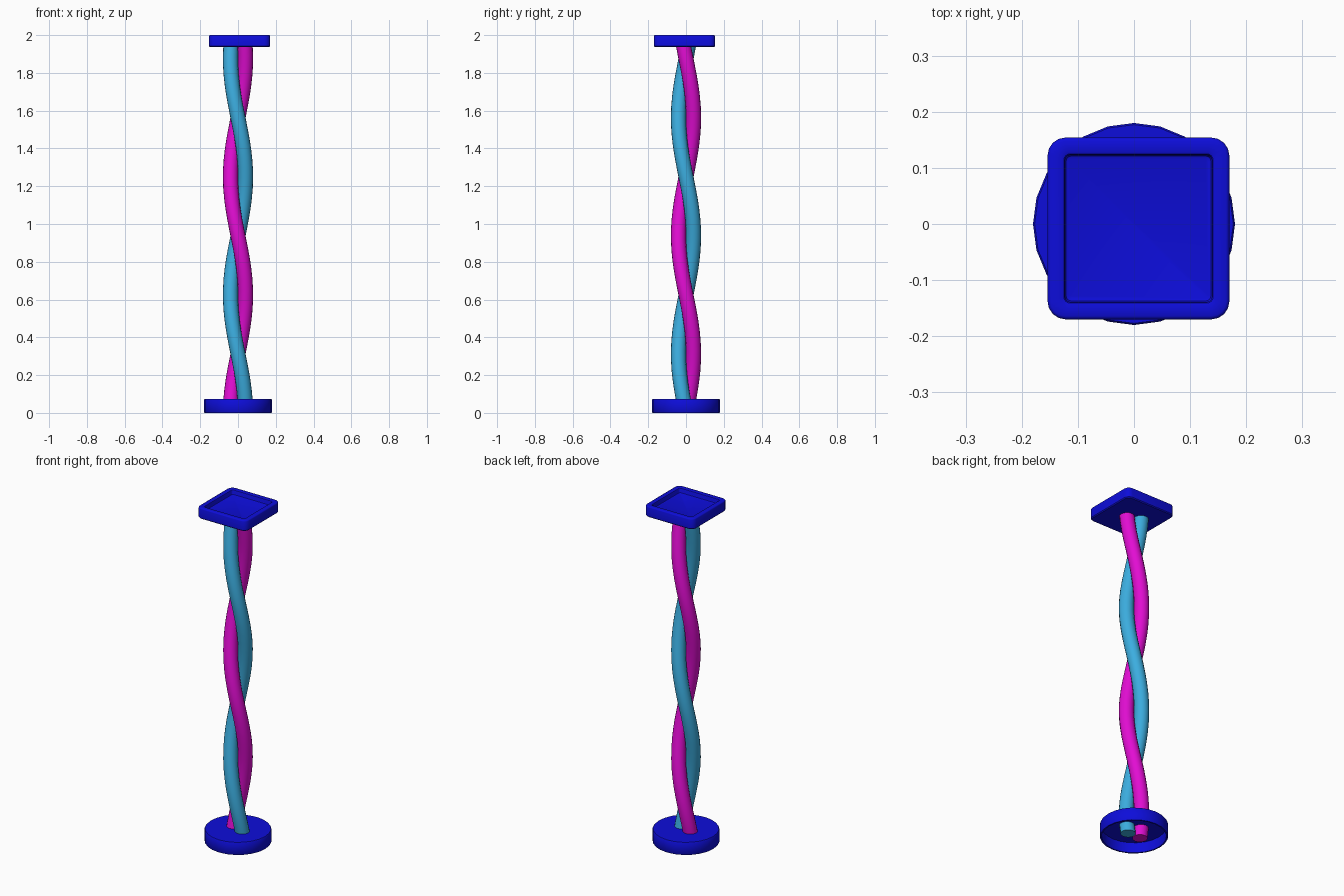
import bpy
import bmesh
from math import cos, sin, pi, tau, radians

cube = bpy.data.objects.get("Cube")
if cube:
    bpy.data.objects.remove(cube, do_unlink=True)


def material(name, rgb):
    mat = bpy.data.materials.new(name)
    mat.use_nodes = True
    mat.diffuse_color = (*rgb, 1)
    mat.node_tree.nodes["Principled BSDF"].inputs["Base Color"].default_value = (*rgb, 1)
    return mat


blue = material("deep blue", (0.004, 0.004, 0.70))
cyan = material("sky blue", (0.045, 0.42, 0.74))
magenta = material("magenta", (0.76, 0.004, 0.65))


def loft(name, rings, mat):
    """Skin a list of equal-length point rings and close both ends."""
    bm = bmesh.new()
    loops = [[bm.verts.new(p) for p in ring] for ring in rings]
    for low, high in zip(loops, loops[1:]):
        for i in range(len(low)):
            j = (i + 1) % len(low)
            bm.faces.new((low[i], low[j], high[j], high[i]))
    bm.faces.new(loops[0][::-1])
    bm.faces.new(loops[-1])
    bmesh.ops.recalc_face_normals(bm, faces=bm.faces[:])
    mesh = bpy.data.meshes.new(name)
    bm.to_mesh(mesh)
    bm.free()
    mesh.materials.append(mat)
    obj = bpy.data.objects.new(name, mesh)
    bpy.context.collection.objects.link(obj)
    bpy.ops.object.select_all(action='DESELECT')
    obj.select_set(True)
    bpy.context.view_layer.objects.active = obj
    bpy.ops.object.shade_smooth_by_angle(angle=radians(40))
    return obj


def circle(x, y, z, radius, sides):
    return [(x + radius * cos(tau * i / sides), y + radius * sin(tau * i / sides), z)
            for i in range(sides)]


def rounded_square(x, y, z, half, corner, steps=4):
    ring = []
    for quarter in range(4):
        mid = pi / 4 + quarter * pi / 2
        cx = x + (half - corner) * (1 if cos(mid) > 0 else -1)
        cy = y + (half - corner) * (1 if sin(mid) > 0 else -1)
        for s in range(steps + 1):
            a = quarter * pi / 2 + s * pi / 2 / steps
            ring.append((cx + corner * cos(a), cy + corner * sin(a), z))
    return ring


# Round base: a shell that is open underneath
base_profile = [(0.17, 0.06), (0.17, 0), (0.178, 0), (0.18, 0.003),
                (0.18, 0.07), (0.177, 0.074)]
loft("round_base", [circle(0, 0, z, r, 24) for r, z in base_profile], blue)

# Two strands twisted around each other
PITCH, REACH, BOTTOM, TOP, STEPS = 1.25, 0.04, 0.004, 1.945, 36


def strand(name, phase, mat):
    rings = []
    for k in range(STEPS + 1):
        z = BOTTOM + (TOP - BOTTOM) * k / STEPS
        a = phase - tau * (z - PITCH) / PITCH
        rings.append(circle(REACH * cos(a), REACH * sin(a), z, 0.04, 16))
    loft(name, rings, mat)


strand("blue_strand", 0, cyan)
strand("magenta_strand", pi, magenta)

# Square tray on top, with a raised rounded rim: half width, height, corner radius
tray_profile = [(0.157, 1.937, 0.027), (0.162, 1.942, 0.032), (0.162, 1.994, 0.032),
                (0.160, 1.998, 0.030), (0.156, 2.0, 0.026), (0.138, 2.0, 0.014),
                (0.133, 1.998, 0.011), (0.131, 1.994, 0.010), (0.131, 1.978, 0.010),
                (0.129, 1.974, 0.009), (0.124, 1.972, 0.006)]
loft("square_tray", [rounded_square(0.008, -0.008, z, h, c) for h, z, c in tray_profile], blue)
